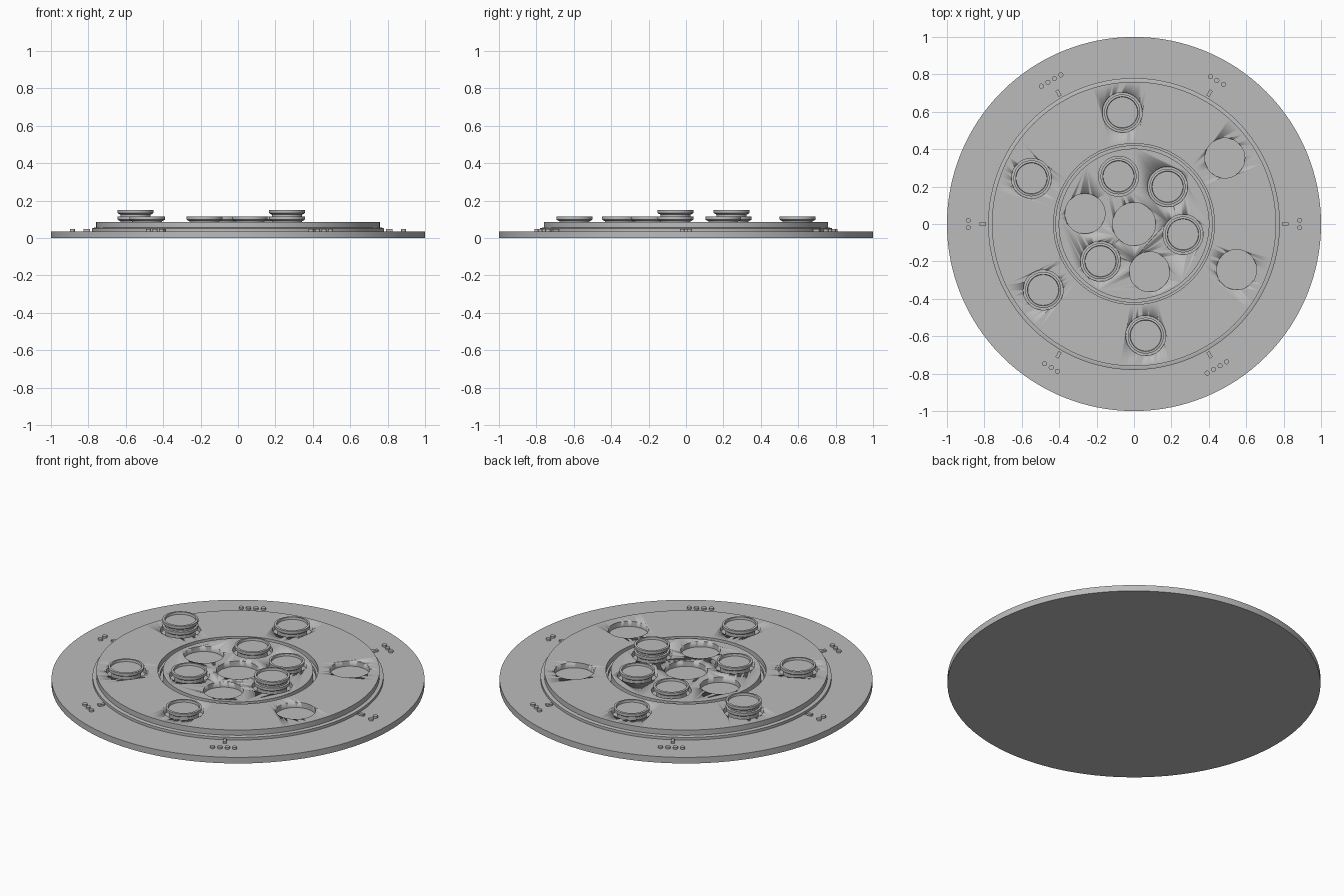
import bpy, math
from math import sin, cos, radians

if "Cube" in bpy.data.objects:
    bpy.data.objects.remove(bpy.data.objects["Cube"], do_unlink=True)

grey = bpy.data.materials.new("plain grey")
grey.use_nodes = True
COLOUR = (0.5, 0.5, 0.5, 1)
grey.diffuse_color = COLOUR
grey.node_tree.nodes["Principled BSDF"].inputs["Base Color"].default_value = COLOUR


def finish(ob, name):
    ob.name = name
    ob.data.materials.clear()
    ob.data.materials.append(grey)
    bpy.ops.object.select_all(action='DESELECT')
    ob.select_set(True)
    bpy.context.view_layer.objects.active = ob
    bpy.ops.object.shade_smooth_by_angle(angle=radians(30))
    return ob


def lathe(name, profile, x=0, y=0, z=0, steps=128, closed=False):
    """Spin (radius, height) points round z; open profiles are capped at both ends."""
    n = len(profile)
    verts = [(r * cos(math.tau * s / steps), r * sin(math.tau * s / steps), h)
             for s in range(steps) for r, h in profile]
    faces = []
    for s in range(steps):
        a, b = s * n, (s + 1) % steps * n
        for i in range(n if closed else n - 1):
            j = (i + 1) % n
            faces.append((a + i, b + i, b + j, a + j))
    if not closed:
        faces.append([s * n for s in reversed(range(steps))])
        faces.append([s * n + n - 1 for s in range(steps)])
    mesh = bpy.data.meshes.new(name)
    mesh.from_pydata(verts, [], faces)
    ob = bpy.data.objects.new(name, mesh)
    bpy.context.collection.objects.link(ob)
    ob.location = (x, y, z)
    return finish(ob, name)


def cut_holes(target, spots):
    """Sink round sockets into a plate."""
    for x, y, r in spots:
        cutter = lathe("socket_cutter", [(r, FLOOR), (r, TOP + 0.1)], x, y, steps=64)
        mod = target.modifiers.new("socket", 'BOOLEAN')
        mod.operation = 'DIFFERENCE'
        mod.solver = 'EXACT'
        mod.object = cutter
        bpy.context.view_layer.objects.active = target
        bpy.ops.object.modifier_apply(modifier=mod.name)
        bpy.data.objects.remove(cutter, do_unlink=True)


BASE, FLOOR, TOP = 0.036, 0.055, 0.086
SOCKET, CENTRE_SOCKET = 0.107, 0.115
outer = [(0.6 * cos(radians(36 + 60 * k)), 0.6 * sin(radians(36 + 60 * k))) for k in range(6)]
inner = [(0.268 * cos(radians(48 + 60 * k)), 0.268 * sin(radians(48 + 60 * k))) for k in range(6)]

# Base plate
lathe("base_plate", [(1, 0), (1, BASE)])

# Turning ring with a stepped flange on both edges
ring = lathe("outer_ring", [(0.78, BASE - 0.005), (0.78, FLOOR - 0.003), (0.77, FLOOR), (0.76, FLOOR),
                            (0.76, TOP), (0.43, TOP), (0.43, FLOOR), (0.418, FLOOR),
                            (0.418, BASE - 0.005)], closed=True)
cut_holes(ring, [(x, y, SOCKET) for x, y in outer])

# Central disc
disc = lathe("inner_disc", [(0.403, BASE - 0.005), (0.403, TOP)])
cut_holes(disc, [(x, y, SOCKET) for x, y in inner] + [(0, 0, CENTRE_SOCKET)])

# Dished tokens with a narrow foot, so that they stack
TOKEN = [(0.08, 0), (0.08, 0.036), (0.088, 0.038), (0.096, 0.044), (0.096, 0.060),
         (0.094, 0.061), (0.084, 0.061), (0.082, 0.048)]


def tokens(label, spots, filled, stacked):
    for k in filled:
        x, y = spots[k]
        for level in range(2 if k == stacked else 1):
            lathe(f"{label}_token_{k + 1}_{level + 1}", TOKEN, x, y, FLOOR + 0.035 * level, steps=64)


tokens("outer", outer, (1, 2, 3, 4), 2)
tokens("inner", inner, (0, 1, 3, 5), 5)

# Index ticks and counting studs round the rim
for k, count in enumerate((2, 3, 4, 2, 3, 4)):
    a = radians(60 * k)
    bpy.ops.mesh.primitive_cube_add(size=1, location=(0.808 * cos(a), 0.808 * sin(a), BASE + 0.003),
                                    rotation=(0, 0, a), scale=(0.036, 0.018, 0.016))
    finish(bpy.context.object, f"index_tick_{k + 1}")
    for i in range(count):
        t = (i - (count - 1) / 2) * 0.04
        lathe(f"stud_{k + 1}_{i + 1}", [(0.0133, BASE - 0.004), (0.0133, BASE + 0.011)],
              0.886 * cos(a) - t * sin(a), 0.886 * sin(a) + t * cos(a), steps=24)
